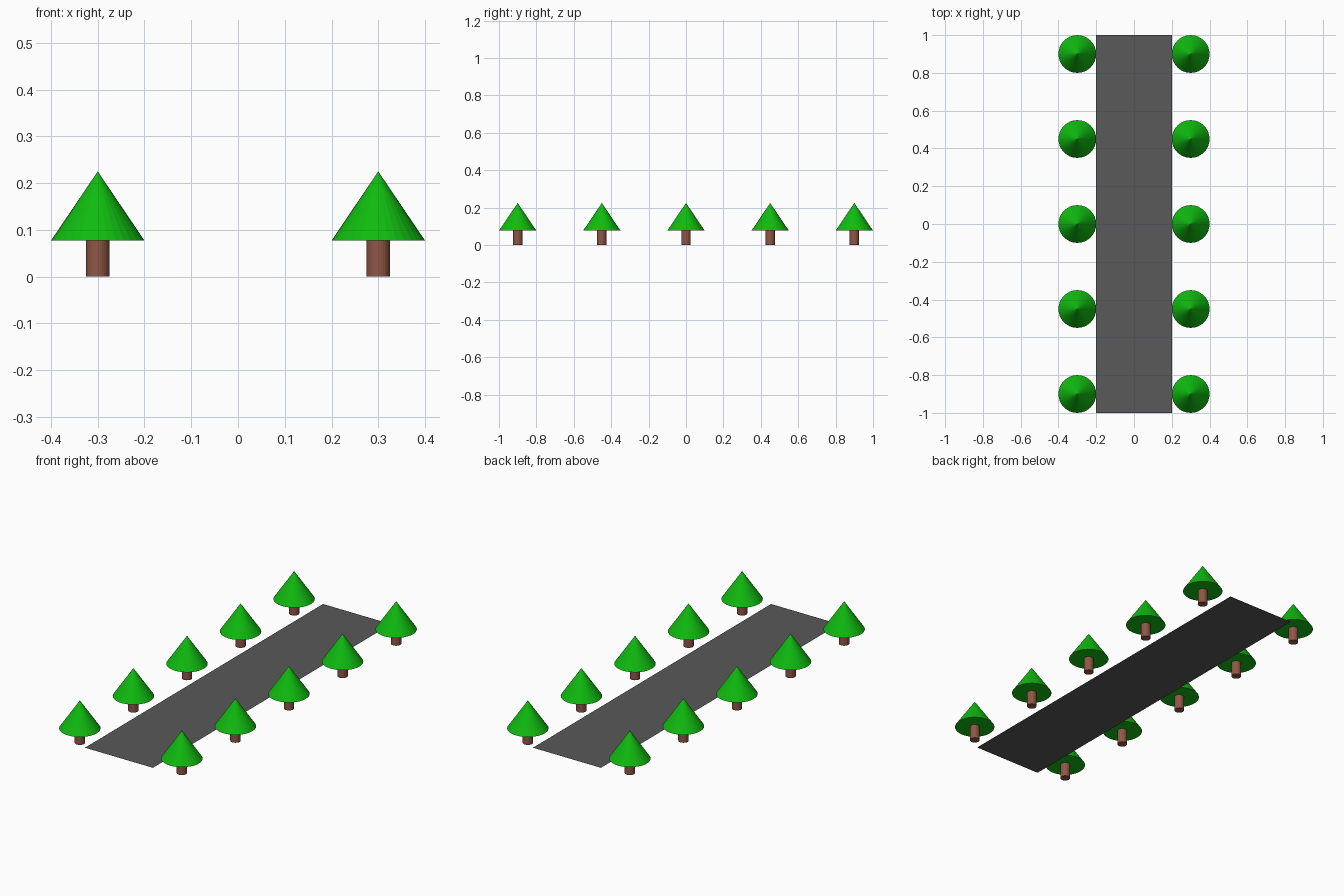
import bpy

if "Cube" in bpy.data.objects:
    bpy.data.objects.remove(bpy.data.objects["Cube"])

ROAD_Z = 0.0385
TRUNK_TOP = 0.077
TREE_TOP = 0.225


def make_material(name, rgb):
    mat = bpy.data.materials.new(name)
    mat.diffuse_color = (*rgb, 1.0)
    mat.use_nodes = True
    mat.node_tree.nodes["Principled BSDF"].inputs["Base Color"].default_value = mat.diffuse_color
    return mat


asphalt = make_material("asphalt grey", (0.1, 0.1, 0.1))
bark = make_material("bark brown", (0.27, 0.095, 0.06))
leaf = make_material("leaf green", (0.005, 0.5, 0.005))


def finish(name, mat):
    obj = bpy.context.object
    obj.name = name
    obj.data.materials.append(mat)
    return obj


# Road: a thin flat sheet halfway up the trunks
bpy.ops.mesh.primitive_plane_add(size=1, location=(0, 0, ROAD_Z))
road = finish("road", asphalt)
road.scale = (0.4, 2.0, 1.0)


# Tree: round trunk with a cone of leaves
def add_tree(x, y, label):
    bpy.ops.mesh.primitive_cylinder_add(
        vertices=32, radius=0.025, depth=TRUNK_TOP, location=(x, y, TRUNK_TOP / 2))
    finish("trunk_" + label, bark)
    bpy.ops.mesh.primitive_cone_add(
        vertices=32, radius1=0.1, radius2=0, depth=TREE_TOP - TRUNK_TOP,
        location=(x, y, (TRUNK_TOP + TREE_TOP) / 2))
    finish("foliage_" + label, leaf)


# Five trees along each side of the road
for side, x in (("left", -0.3), ("right", 0.3)):
    for i in range(5):
        add_tree(x, -0.9 + 0.45 * i, f"{side}_{i + 1}")
